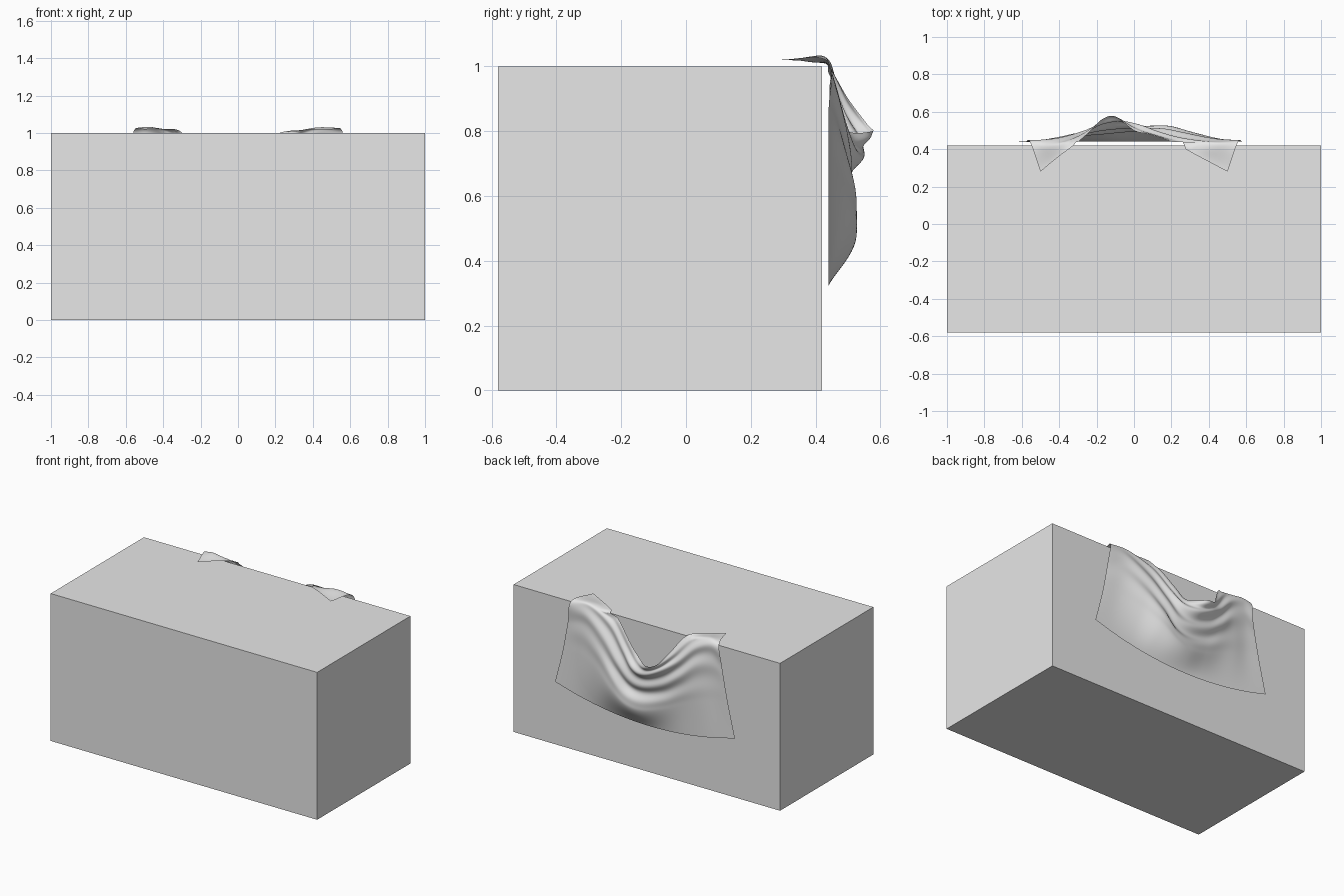
import bpy, bmesh, math
from mathutils import Vector

if "Cube" in bpy.data.objects:
    bpy.data.objects.remove(bpy.data.objects["Cube"])

grey = bpy.data.materials.new("plain_grey")
grey.diffuse_color = (0.8, 0.8, 0.8, 1)
grey.use_nodes = True
grey.node_tree.nodes["Principled BSDF"].inputs["Base Color"].default_value = grey.diffuse_color

# Block
bpy.ops.mesh.primitive_cube_add(size=1, location=(0, -0.08, 0.5))
block = bpy.context.object
block.name = "block"
block.scale = (2, 1, 1)
bpy.ops.object.transform_apply(location=True, rotation=False, scale=True)
block.data.materials.append(grey)

# Guide curves of the hanging cloth, from the sagging top edge downward
top_edge = [(-.5, .28, 1.02), (-.41, .355, 1.02), (-.31, .43, 1.01), (-.23, .50, .90),
            (-.17, .56, .82), (-.10, .575, .80), (0, .50, .80), (.08, .48, .87),
            (.2, .44, .99), (.33, .37, 1.015), (.5, .28, 1.02)]
upper_fold = [(-.555, .437, 1.015), (-.48, .44, 1.02), (-.38, .455, .97), (-.27, .49, .85),
              (-.17, .53, .77), (-.06, .54, .72), (.04, .52, .73), (.13, .49, .81),
              (.25, .46, .93), (.42, .44, 1.015), (.555, .437, 1.015)]
middle_fold = [(-.58, .44, .86), (-.5, .445, .87), (-.4, .46, .83), (-.29, .48, .73),
               (-.17, .49, .64), (-.03, .50, .59), (.08, .50, .60), (.18, .505, .69),
               (.3, .485, .80), (.44, .455, .88), (.58, .44, .86)]
belly = [(-.62, .44, .65), (-.52, .44, .63), (-.42, .45, .60), (-.3, .46, .55),
         (-.17, .48, .49), (-.02, .51, .45), (.1, .525, .47), (.21, .52, .54),
         (.34, .48, .62), (.48, .45, .66), (.62, .44, .65)]
# Hem hugs the wall in a shallow curve
hem = []
for i in range(11):
    t = i / 5 - 1
    hem.append((.675 * t, .44, .315 + .1 * (t + .1) ** 2 - .008 * t + .008))
rows = [[Vector(p) for p in r] for r in (top_edge, upper_fold, middle_fold, belly, hem)]


def spline(pts, t):
    """Catmull-Rom through pts, t in 0..1"""
    n = len(pts) - 1
    i = min(int(t * n), n - 1)
    f = t * n - i
    b, c = pts[i], pts[i + 1]
    a = pts[i - 1] if i > 0 else b * 2 - c
    d = pts[i + 2] if i < n - 1 else c * 2 - b
    return (b * 2 + (c - a) * f + (a * 2 - b * 5 + c * 4 - d) * f * f
            + (b * 3 - a - c * 3 + d) * f ** 3) * .5


# Cloth surface with swag creases running along the guide curves
NU, NV = 80, 60
bm = bmesh.new()
grid = []
for j in range(NV + 1):
    v = j / NV
    line = []
    for i in range(NU + 1):
        u = i / NU
        p = spline([spline(r, u) for r in rows], v)
        s = 2 * u - 1
        amp = .011 * (1 - s * s) * math.sin(math.pi * min(1, v * 1.35))
        p.y += amp * math.sin(2 * math.pi * (5 * v + .35 * s))
        if p.z < 1.01:
            p.y = max(p.y, .438)          # stay outside the wall
        if p.y < .436:
            p.z = max(p.z, 1.012)         # rest on the top
        line.append(bm.verts.new(p))
    grid.append(line)
for j in range(NV):
    for i in range(NU):
        # wound so the normals face away from the block
        bm.faces.new((grid[j][i], grid[j][i + 1], grid[j + 1][i + 1], grid[j + 1][i]))
for f in bm.faces:
    f.smooth = True
mesh = bpy.data.meshes.new("draped_cloth")
bm.to_mesh(mesh)
bm.free()
mesh.materials.append(grey)
cloth = bpy.data.objects.new("draped_cloth", mesh)
bpy.context.collection.objects.link(cloth)
if sum(p.normal.y for p in mesh.polygons) < 0:
    mesh.flip_normals()
